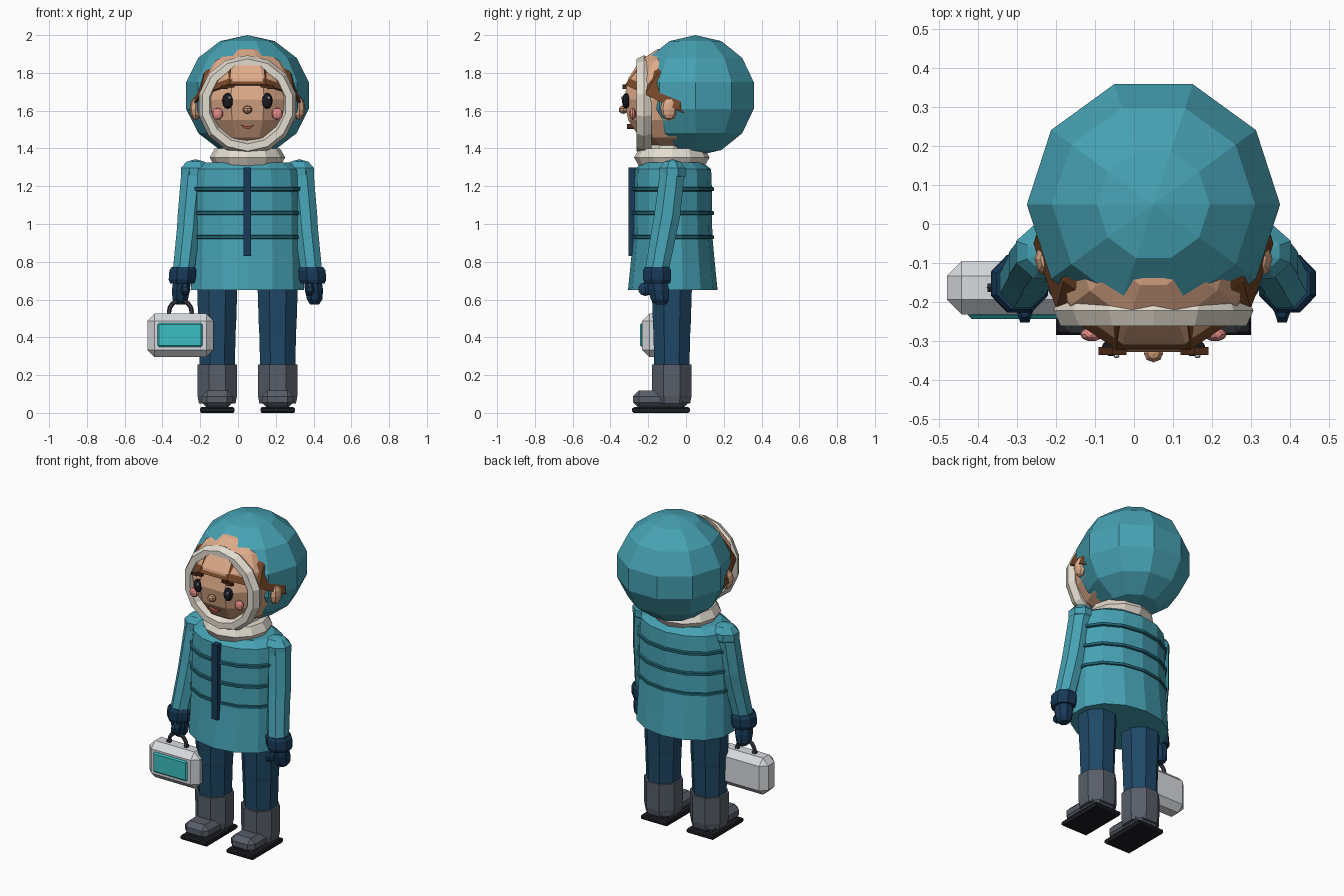
import bpy, bmesh
from math import sin, cos, pi, radians
from mathutils import Matrix, Vector

if "Cube" in bpy.data.objects:
    bpy.data.objects.remove(bpy.data.objects["Cube"])

CX = 0.05   # symmetry plane of the figure
PAL = dict(teal=(72, 160, 178), band=(38, 98, 112), navy=(36, 74, 102), dark_navy=(30, 60, 88),
           skin=(222, 170, 136), nose=(200, 148, 115), hair=(116, 72, 44), fur=(226, 219, 206),
           boot=(88, 94, 104), sole=(34, 35, 40), case=(214, 217, 221), panel=(62, 188, 190),
           black=(32, 32, 40), white=(245, 245, 245), pink=(226, 136, 132), brow=(72, 42, 26),
           mouth=(150, 80, 66), handle=(62, 64, 72))


def finish(name, bm, color, rot=None, pivot=(0, 0, 0)):
    bmesh.ops.remove_doubles(bm, verts=bm.verts, dist=1e-5)
    bmesh.ops.recalc_face_normals(bm, faces=bm.faces)
    if rot:
        bmesh.ops.rotate(bm, verts=bm.verts, cent=pivot, matrix=rot)
    me = bpy.data.meshes.new(name)
    bm.to_mesh(me)
    bm.free()
    ob = bpy.data.objects.new(name, me)
    bpy.context.collection.objects.link(ob)
    m = bpy.data.materials.get(color) or bpy.data.materials.new(color)
    m.diffuse_color = [(c / 255) ** 2.2 for c in PAL[color]] + [1]
    m.use_nodes = True
    m.node_tree.nodes["Principled BSDF"].inputs["Base Color"].default_value = m.diffuse_color
    me.materials.append(m)
    return ob


def skin_rings(bm, rings, closed=False):
    vs = [[bm.verts.new(p) for p in r] for r in rings]
    n = len(vs[0])
    for a, b in zip(vs, vs[1:] + ([vs[0]] if closed else [])):
        for i in range(n):
            bm.faces.new((a[i], a[(i + 1) % n], b[(i + 1) % n], b[i]))
    if not closed:
        bm.faces.new(vs[0])
        bm.faces.new(vs[-1])


def loft(name, rings, n, color, phase=0.0, **kw):
    """Stack of elliptical rings (x, y, z, rx, ry)."""
    bm = bmesh.new()
    skin_rings(bm, [[(x + rx * cos(2 * pi * (i + phase) / n), y + ry * sin(2 * pi * (i + phase) / n), z)
                     for i in range(n)] for x, y, z, rx, ry in rings])
    bmesh.ops.dissolve_degenerate(bm, dist=1e-5, edges=bm.edges)
    return finish(name, bm, color, **kw)


def ball(name, c, r, color, n=10, k=7, start=0.0, phase=0.0, **kw):
    """Faceted ellipsoid; start > 0 cuts the lower part off."""
    t = [start * pi + (1 - start) * pi * i / k for i in range(k + 1)]
    return loft(name, [(c[0], c[1], c[2] - r[2] * cos(a), max(r[0] * sin(a), 1e-4), max(r[1] * sin(a), 1e-4))
                       for a in t], n, color, phase, **kw)


def ring(name, c, R, r, n, k, color, depth=1.0, phase=0.0, arc=1.0, flat=False):
    """Torus or arc, upright facing front, or lying flat."""
    bm = bmesh.new()
    sections = []
    for i in range(n + (arc < 1)):
        a = 2 * pi * arc * (i + phase) / n
        s = []
        for j in range(k):
            b = 2 * pi * j / k
            u, v = R + r * cos(b), r * depth * sin(b)
            p = (u * cos(a), u * sin(a), v) if flat else (u * cos(a), v, u * sin(a))
            s.append(Vector(p) + Vector(c))
        sections.append(s)
    skin_rings(bm, sections, closed=arc == 1)
    return finish(name, bm, color)


def box(name, lo, hi, color, bevel=0.0, segs=1):
    bm = bmesh.new()
    bmesh.ops.create_cube(bm, size=1)
    lo, hi = Vector(lo), Vector(hi)
    for v in bm.verts:
        v.co = (lo + hi) / 2 + v.co * (hi - lo)
    if bevel:
        bmesh.ops.bevel(bm, geom=bm.edges[:], offset=bevel, segments=segs, affect='EDGES', profile=0.5)
    return finish(name, bm, color)


# Hood, head and hair: overlapping faceted ellipsoids
ball("hood", (CX, 0.05, 1.68), (0.333, 0.333, 0.32), "teal")
ball("head", (CX, -0.05, 1.66), (0.285, 0.292, 0.285), "skin", 10, 8)
hair_c = (CX, -0.05, 1.605)
ball("hair", hair_c, (0.308, 0.318, 0.345), "hair", 10, 4, start=0.5,
     rot=Matrix.Rotation(radians(-26), 3, 'X'), pivot=hair_c)
ring("hood_fur_trim", (CX, -0.222, 1.63), 0.225, 0.038, 14, 6, "fur", depth=1.2, phase=0.5)
ring("fur_collar", (CX, -0.075, 1.352), 0.145, 0.055, 12, 6, "fur", flat=True)
loft("neck", [(CX, -0.075, 1.30, 0.14, 0.14), (CX, -0.06, 1.44, 0.13, 0.13)], 10, "fur")

# Face details
ball("nose", (CX, -0.332, 1.605), (0.026, 0.024, 0.022), "nose", 8, 5)
for s in (-1, 1):
    side = "left" if s > 0 else "right"
    ball("eye_" + side, (CX + s * 0.104, -0.318, 1.652), (0.03, 0.022, 0.042), "black", 10, 6)
    ball("eye_glint_" + side, (CX + s * 0.104 + 0.009, -0.338, 1.668), (0.008, 0.007, 0.009), "white", 6, 4)
    ball("cheek_" + side, (CX + s * 0.158, -0.283, 1.583), (0.03, 0.018, 0.032), "pink", 10, 6)
    ball("ear_" + side, (CX + s * 0.275, -0.09, 1.61), (0.03, 0.045, 0.06), "skin", 8, 6)
    for i, dz in enumerate((0.0, 0.006)):
        x = CX + s * (0.122 - 0.034 * i)
        box("brow_%s_%d" % (side, i), (x - 0.019, -0.336, 1.716 + dz), (x + 0.019, -0.315, 1.732 + dz), "brow")

# Smile: a crescent swept from small sections
bm = bmesh.new()
sections = []
for i in range(7):
    t = -1 + i / 3
    top, low = 1.518 + 0.010 * t * t, 1.502 + 0.027 * t * t
    sections.append([(CX + 0.038 * t, y, z) for y, z in ((-0.312, top), (-0.275, top), (-0.275, low), (-0.312, low))])
skin_rings(bm, sections)
finish("smile", bm, "mouth")

# Padded coat with quilting bands and zip
N = 14
loft("coat", [(CX, -0.07, z, rx, ry) for z, rx, ry in (
    (0.65, 0.308, 0.237), (0.80, 0.304, 0.222), (0.93, 0.30, 0.21), (1.06, 0.298, 0.207),
    (1.19, 0.296, 0.207), (1.29, 0.285, 0.203), (1.325, 0.23, 0.16))], N, "teal", 0.5)
for i, z in enumerate((0.93, 1.058, 1.185)):
    rx, ry = 0.308, 0.218
    loft("quilt_band_%d" % i, [(CX, -0.07, z - 0.012, rx - 0.012, ry - 0.012), (CX, -0.07, z - 0.008, rx, ry),
                               (CX, -0.07, z + 0.008, rx, ry), (CX, -0.07, z + 0.012, rx - 0.012, ry - 0.012)],
         N, "band", 0.5)
box("zip", (CX - 0.02, -0.305, 0.83), (CX + 0.02, -0.265, 1.30), "dark_navy")

for s in (-1, 1):
    side = "left" if s > 0 else "right"
    # Arm, cuff and mitten
    X = lambda d: CX + s * d
    ball("shoulder_" + side, (X(0.275), -0.072, 1.275), (0.088, 0.078, 0.068), "teal", 8, 5, phase=0.5)
    loft("arm_" + side, [(X(0.285), -0.072, 1.28, 0.07, 0.07), (X(0.308), -0.10, 1.04, 0.067, 0.075),
                         (X(0.312), -0.112, 0.98, 0.066, 0.074), (X(0.338), -0.155, 0.75, 0.062, 0.068)],
         8, "teal", 0.5)
    loft("cuff_" + side, [(X(0.346), -0.152, 0.685, 0.068, 0.072), (X(0.346), -0.153, 0.705, 0.077, 0.08),
                          (X(0.342), -0.153, 0.755, 0.077, 0.08), (X(0.34), -0.153, 0.772, 0.066, 0.07)],
         8, "dark_navy", 0.5)
    loft("mitten_" + side, [(X(0.355), -0.135, 0.575, 0.026, 0.032), (X(0.356), -0.138, 0.60, 0.044, 0.052),
                            (X(0.352), -0.145, 0.65, 0.052, 0.06), (X(0.347), -0.152, 0.70, 0.05, 0.055)],
         8, "dark_navy", 0.5)
    ball("thumb_" + side, (X(0.33), -0.215, 0.655), (0.025, 0.045, 0.036), "dark_navy", 6, 5)
    # Leg, boot and sole
    L = X(0.16)
    loft("leg_" + side, [(L, -0.075, z, r, r) for z, r in
                         ((0.23, 0.10), (0.44, 0.106), (0.46, 0.108), (0.75, 0.118))], 8, "navy", 0.5)
    loft("boot_shaft_" + side, [(L, -0.075, 0.05, 0.105, 0.105), (L, -0.075, 0.09, 0.113, 0.113),
                                (L, -0.075, 0.255, 0.114, 0.114)], 8, "boot", 0.5)
    box("boot_foot_" + side, (L - 0.083, -0.28, 0.025), (L + 0.083, 0.015, 0.118), "boot", 0.03)
    loft("boot_sole_" + side, [(L, -0.132, z, rx, ry) for z, rx, ry in
                               ((0, 0.122, 0.206), (0.008, 0.128, 0.216), (0.022, 0.128, 0.216), (0.03, 0.12, 0.204))],
         4, "sole", 0.5)

# Carried case with front panel and arched handle
box("case_body", (-0.48, -0.232, 0.295), (-0.13, -0.095, 0.525), "case", 0.038)
box("case_panel", (-0.425, -0.243, 0.35), (-0.188, -0.22, 0.475), "panel", 0.008)
ring("case_handle", (-0.305, -0.163, 0.535), 0.06, 0.012, 8, 6, "handle", arc=0.5)
for x in (-0.365, -0.245):
    box("handle_post", (x - 0.011, -0.174, 0.51), (x + 0.011, -0.152, 0.54), "handle")
